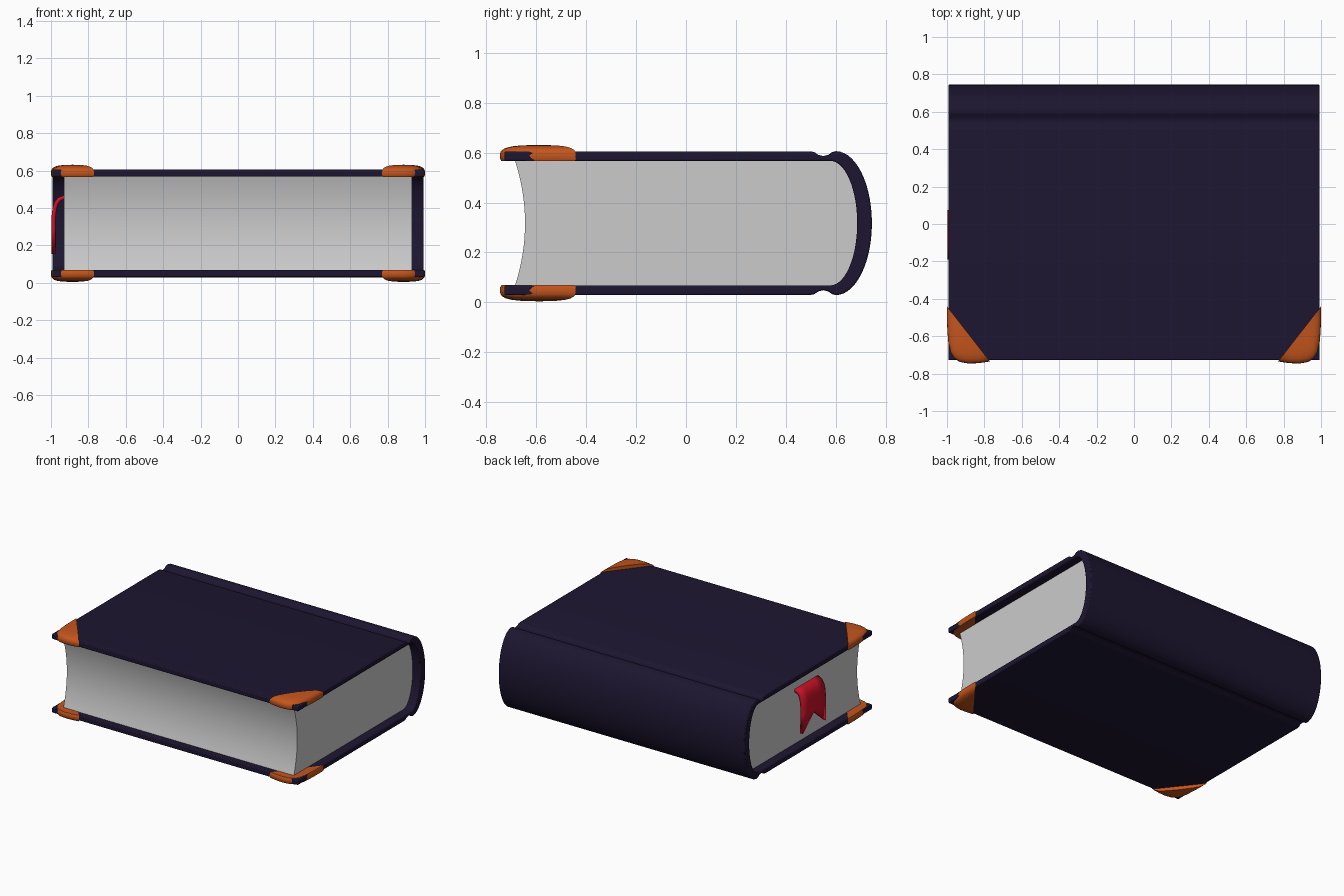
import bpy, bmesh, math

if "Cube" in bpy.data.objects:
    bpy.data.objects.remove(bpy.data.objects["Cube"])

MID = 0.3175  # height of the book's middle plane


def make(name, verts, faces, color=None, bevel=0, angle=35):
    me = bpy.data.meshes.new(name)
    me.from_pydata(verts, [], faces)
    bm = bmesh.new()
    bm.from_mesh(me)
    bmesh.ops.remove_doubles(bm, verts=bm.verts, dist=1e-5)
    bmesh.ops.recalc_face_normals(bm, faces=bm.faces)
    bm.to_mesh(me)
    bm.free()
    ob = bpy.data.objects.new(name, me)
    bpy.context.collection.objects.link(ob)
    if color:
        mat = bpy.data.materials.new(name + "_color")
        mat.diffuse_color = (*color, 1)
        mat.use_nodes = True
        mat.node_tree.nodes["Principled BSDF"].inputs["Base Color"].default_value = mat.diffuse_color
        me.materials.append(mat)
    if bevel:
        mod = ob.modifiers.new("soft_edges", 'BEVEL')
        mod.width, mod.segments, mod.limit_method = bevel, 2, 'ANGLE'
        mod.angle_limit = math.radians(50)
    bpy.ops.object.select_all(action='DESELECT')
    ob.select_set(True)
    bpy.context.view_layer.objects.active = ob
    bpy.ops.object.shade_smooth_by_angle(angle=math.radians(angle))
    return ob


def arc(cy, a, b, n=14):
    """Quarter ellipse from the top to the rearmost point."""
    return [(cy + a * math.sin(i / n * math.pi / 2),
             MID + b * math.cos(i / n * math.pi / 2)) for i in range(n + 1)]


def flip(pts):
    """Add the mirrored lower half of a profile that ends on the middle plane."""
    return pts + [(y, 2 * MID - z) for y, z in reversed(pts[:-1])]


# Cover: boards, hinge grooves and rounded spine in one strip
outer = [(-.728, .605), (.50, .605), (.515, .602), (.53, .591), (.55, .586),
         (.57, .591), (.585, .602)] + arc(.60, .145, .2885)
inner = [(y, .567) for y in (-.728, .50, .515, .53, .55, .56, .57)] + arc(.578, .108, .2495)
outer, inner = flip(outer), flip(inner)
n = len(outer)
verts = [(x, y, z) for x in (-.993, .993) for loop in (outer, inner) for y, z in loop]
faces = []
for i in range(n - 1):
    j = i + 1
    faces += [(i, j, n + j, n + i), (2*n + i, 2*n + j, 3*n + j, 3*n + i),
              (i, j, 2*n + j, 2*n + i), (n + i, n + j, 3*n + j, 3*n + i)]
faces += [(i, n + i, 3*n + i, 2*n + i) for i in (0, n - 1)]
make("cover", verts, faces, (.012, .008, .03), bevel=.006)

# Page block with hollow front edge and rounded back
front = [(-.645 - .04 * (k / 8) ** 2, MID + k / 8 * .2495) for k in range(-8, 9)]
prof = front + flip(arc(.578, .108, .2495))
n = len(prof)
verts = [(x, y, z) for x in (-.93, .93) for y, z in prof]
faces = [tuple(range(n)), tuple(range(n, 2 * n))]
faces += [(i, (i + 1) % n, n + (i + 1) % n, n + i) for i in range(n)]
make("pages", verts, faces)

# Domed corner guards: half domes around the middle of the diagonal edge
outline = [(1.0, -.44), (1.0, -.50), (.998, -.57), (.992, -.64), (.982, -.69), (.962, -.72),
           (.93, -.738), (.885, -.746), (.83, -.744), (.77, -.735)]
cx, cy = .885, -.5875
rings = [(0, .566), (.96, .566), (.99, .574), (1, .588), (.985, .602), (.94, .611),
         (.85, .619), (.7, .625), (.45, .629), (0, .631)]
for side, sx in (("left", -1), ("right", 1)):
    for level, up in (("top", True), ("bottom", False)):
        verts = []
        for s, z in rings:
            z = z if up else 2 * MID - z
            verts += [(sx * (cx + s * (x - cx)), cy + s * (y - cy), z) for x, y in outline]
        m, r = len(outline), len(rings)
        faces = [(k*m + i, k*m + i + 1, k*m + m + i + 1, k*m + m + i)
                 for k in range(r - 1) for i in range(m - 1)]
        # flat diagonal side
        faces.append(tuple([0] + [k * m for k in range(1, r)]
                           + [k * m + m - 1 for k in range(r - 2, 0, -1)]))
        make(f"corner_guard_{level}_{side}", verts, faces, (.55, .09, .012), angle=50)

# Ribbon bookmark hanging out of the left end, with a swallowtail tip
path = [(-.90, .457), (-.935, .455), (-.957, .445), (-.972, .425), (-.981, .395),
        (-.986, .35), (-.987, .29), (-.985, .155)]
cols = 5
verts, faces = [], []
for k, (x, z) in enumerate(path):
    for c in range(cols):
        u = c / (cols - 1) * 2 - 1
        lift = .115 * (1 - abs(u)) if k == len(path) - 1 else 0
        verts.append((x, -.057 + .132 * u, z + lift))
for k in range(len(path) - 1):
    faces += [(k*cols + c, k*cols + c + 1, (k+1)*cols + c + 1, (k+1)*cols + c)
              for c in range(cols - 1)]
ribbon = make("ribbon_bookmark", verts, faces, (.6, .006, .02), angle=50)
solid = ribbon.modifiers.new("thickness", 'SOLIDIFY')
solid.thickness, solid.offset = .022, 0
